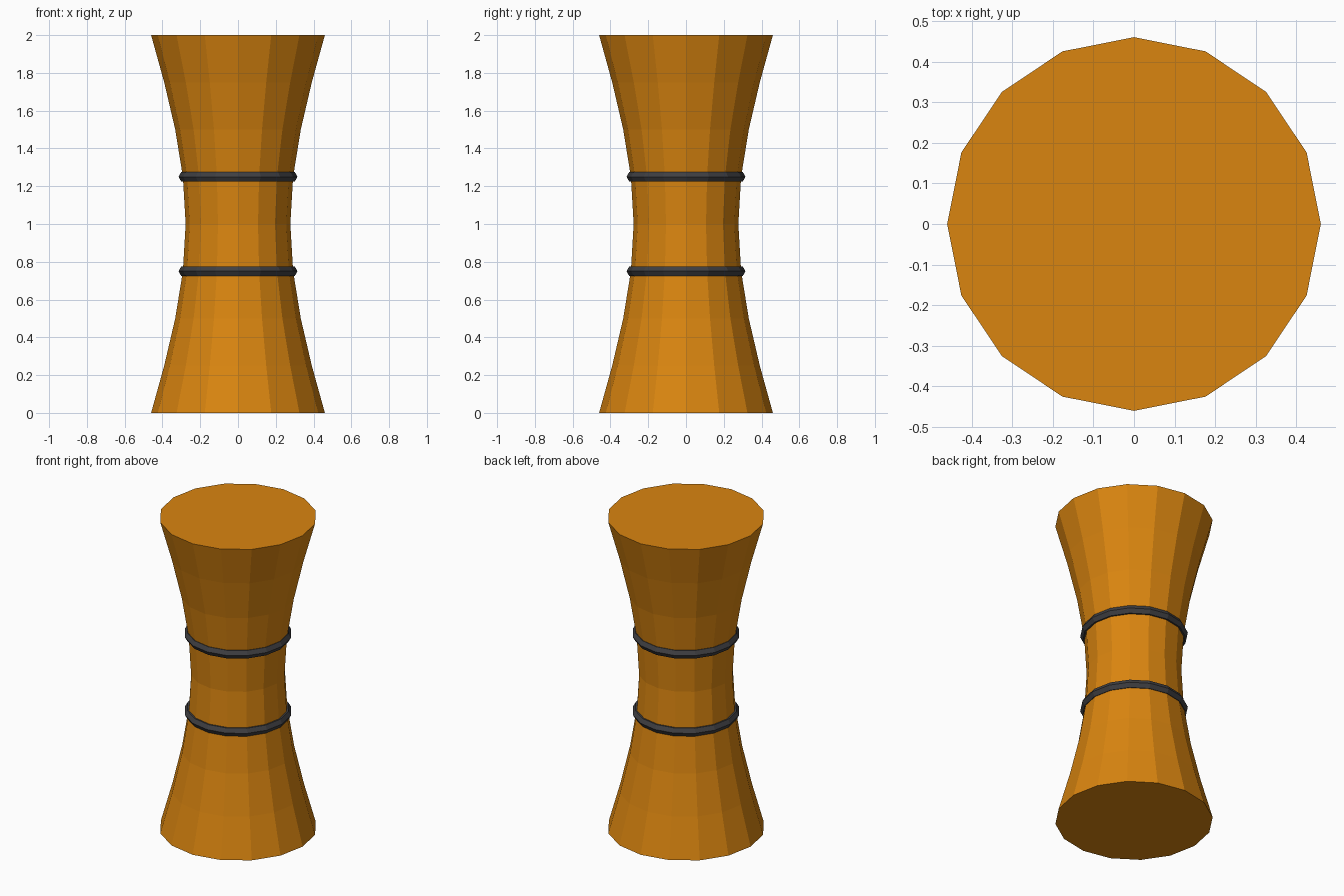
import bpy, bmesh, math

if "Cube" in bpy.data.objects:
    bpy.data.objects.remove(bpy.data.objects["Cube"])

SIDES = 16


def material(name, color):
    m = bpy.data.materials.new(name)
    m.diffuse_color = (*color, 1)
    m.use_nodes = True
    m.node_tree.nodes["Principled BSDF"].inputs["Base Color"].default_value = m.diffuse_color
    return m


amber = material("amber wood", (0.70, 0.235, 0.005))
dark = material("dark cord", (0.05, 0.05, 0.055))

# Waisted drum body: a hyperbolic profile swept round the z axis
bm = bmesh.new()
rings = []
for i in range(9):
    z = i * 0.25
    r = math.sqrt(0.277 ** 2 + (0.46 ** 2 - 0.277 ** 2) * (z - 1) ** 2)
    rings.append([bm.verts.new((r * math.cos(a), r * math.sin(a), z))
                  for a in (k * math.tau / SIDES for k in range(SIDES))])
for lo, hi in zip(rings, rings[1:]):
    for k in range(SIDES):
        n = (k + 1) % SIDES
        bm.faces.new((lo[k], lo[n], hi[n], hi[k]))
bm.faces.new(rings[-1])
bm.faces.new(rings[0][::-1])
mesh = bpy.data.meshes.new("drum_body")
bm.to_mesh(mesh)
bm.free()
mesh.materials.append(amber)
bpy.context.collection.objects.link(bpy.data.objects.new("drum_body", mesh))

# Two dark bands round the waist
for name, z in (("lower_band", 0.75), ("upper_band", 1.25)):
    bpy.ops.mesh.primitive_torus_add(major_segments=SIDES, minor_segments=6,
                                     major_radius=0.285, minor_radius=0.03,
                                     location=(0, 0, z))
    band = bpy.context.object
    band.name = name
    band.data.materials.append(dark)
